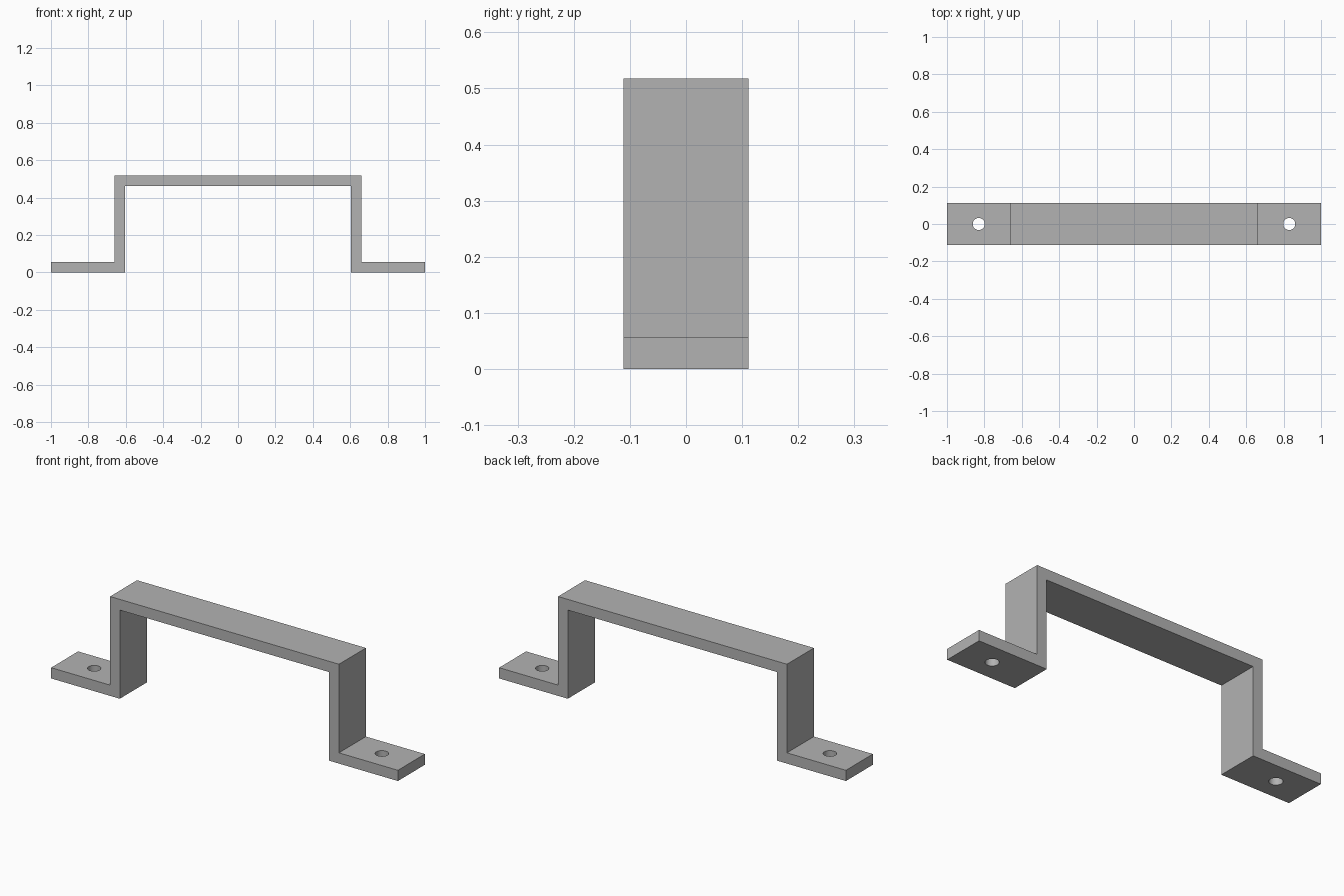
import bpy
import bmesh

cube = bpy.data.objects.get("Cube")
if cube:
    bpy.data.objects.remove(cube, do_unlink=True)

HALF_DEPTH = 0.111
THICK = 0.056
HEIGHT = 0.518
LEG_OUT = 0.66
LEG_IN = LEG_OUT - THICK
HOLE_X, HOLE_R = 0.83, 0.032

# Grey metal
metal = bpy.data.materials.new("grey_metal")
metal.use_nodes = True
grey = (0.45, 0.45, 0.45, 1)
metal.diffuse_color = grey
metal.node_tree.nodes["Principled BSDF"].inputs["Base Color"].default_value = grey

# Bent strap: half outline from the centre top to the centre underside, mirrored
half = [(LEG_OUT, HEIGHT), (LEG_OUT, THICK), (1, THICK), (1, 0),
        (LEG_IN, 0), (LEG_IN, HEIGHT - THICK)]
outline = half + [(-x, z) for x, z in reversed(half)]
bm = bmesh.new()
face = bm.faces.new([bm.verts.new((x, -HALF_DEPTH, z)) for x, z in outline])
sweep = bmesh.ops.extrude_face_region(bm, geom=[face])
moved = [v for v in sweep["geom"] if isinstance(v, bmesh.types.BMVert)]
bmesh.ops.translate(bm, verts=moved, vec=(0, 2 * HALF_DEPTH, 0))
bmesh.ops.recalc_face_normals(bm, faces=bm.faces)
mesh = bpy.data.meshes.new("handle")
bm.to_mesh(mesh)
bm.free()
mesh.materials.append(metal)
handle = bpy.data.objects.new("handle", mesh)
bpy.context.collection.objects.link(handle)

# Screw holes through both feet
for side, sign in (("left", 1), ("right", -1)):
    bpy.ops.mesh.primitive_cylinder_add(
        vertices=32, radius=HOLE_R, depth=4 * THICK,
        location=(sign * HOLE_X, 0, THICK / 2))
    cutter = bpy.context.object
    cutter.name = side + "_screw_hole_cutter"
    cutter.data.materials.append(metal)
    cutter.hide_render = True
    cutter.hide_set(True)
    cut = handle.modifiers.new(side + "_screw_hole", "BOOLEAN")
    cut.operation = "DIFFERENCE"
    cut.solver = "EXACT"
    cut.object = cutter

# Apply the cuts, drop the cutters and smooth only the hole walls
bpy.ops.object.select_all(action="DESELECT")
bpy.context.view_layer.objects.active = handle
handle.select_set(True)
for cut in list(handle.modifiers):
    cutter = cut.object
    bpy.ops.object.modifier_apply(modifier=cut.name)
    bpy.data.objects.remove(cutter, do_unlink=True)
bpy.ops.object.shade_smooth_by_angle(angle=0.5)
